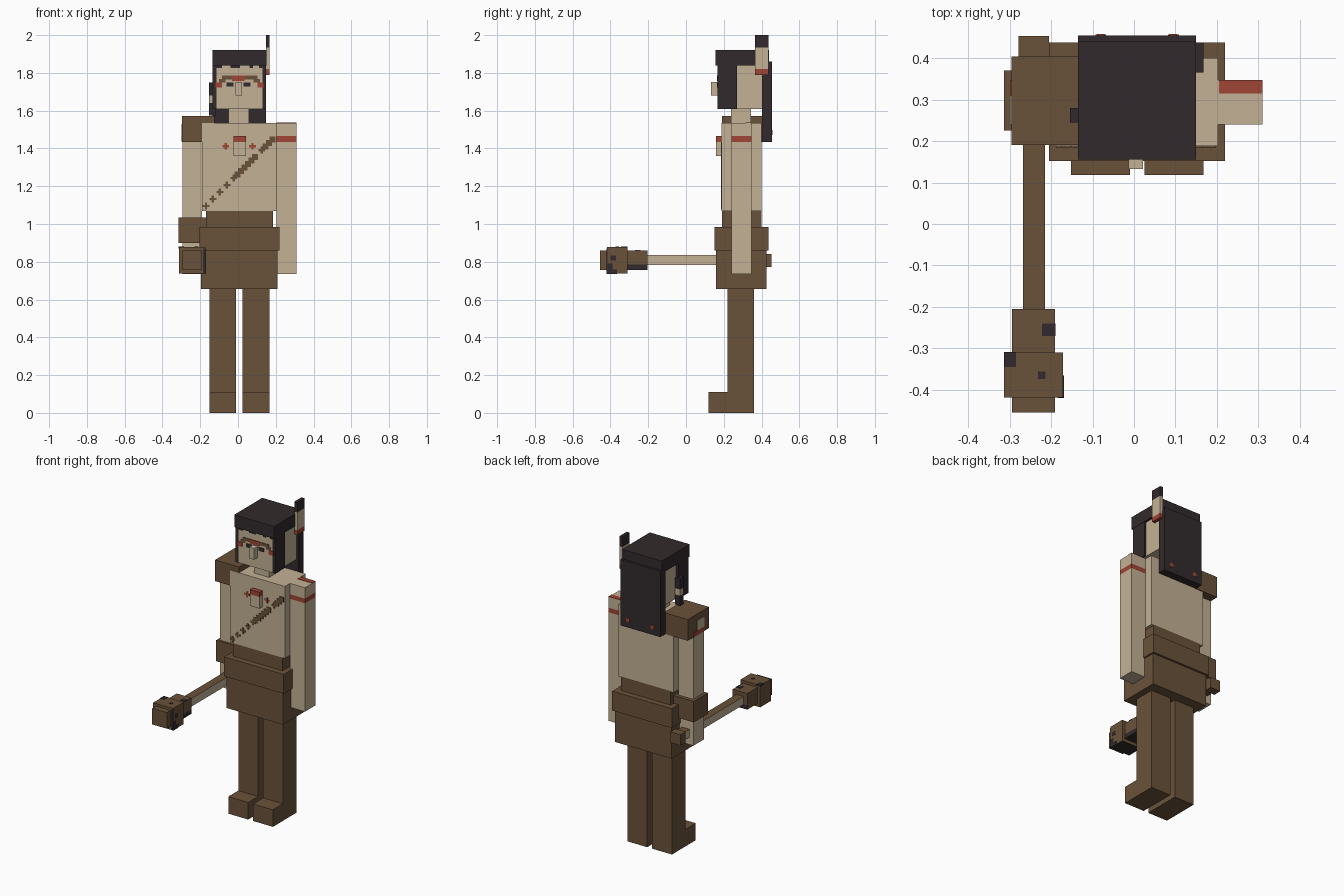
import bpy, bmesh
from mathutils import Vector

cube = bpy.data.objects.get("Cube")
if cube:
    bpy.data.objects.remove(cube, do_unlink=True)


def material(name, rgb):
    m = bpy.data.materials.new(name)
    m.use_nodes = True
    m.diffuse_color = (*rgb, 1)
    m.node_tree.nodes["Principled BSDF"].inputs["Base Color"].default_value = (*rgb, 1)
    return m


TAN = material("tan_skin", (.55, .44, .3))
BROWN = material("brown_leather", (.144, .084, .042))
DARK = material("dark_hair", (.032, .023, .025))
RED = material("red_paint", (.35, .06, .034))


def boxes(name, spans, mats, cuts=(), axis=2, rule=None):
    """One object from (x0, x1, y0, y1, z0, z1) spans; cuts split it into colour bands."""
    mats = mats if isinstance(mats, (list, tuple)) else [mats]
    bm = bmesh.new()
    for x0, x1, y0, y1, z0, z1 in spans:
        lo, hi = Vector((x0, y0, z0)), Vector((x1, y1, z1))
        for v in bmesh.ops.create_cube(bm, size=1)["verts"]:
            v.co = (lo + hi) / 2 + v.co * (hi - lo)
    for c in cuts:
        co, no = Vector(), Vector()
        co[axis], no[axis] = c, 1
        bmesh.ops.bisect_plane(bm, geom=bm.verts[:] + bm.edges[:] + bm.faces[:],
                               plane_co=co, plane_no=no)
    bm.normal_update()
    for f in bm.faces:
        mid = f.calc_center_median()[axis]
        f.material_index = rule(f) if rule else sum(mid > c for c in cuts)
    me = bpy.data.meshes.new(name)
    bm.to_mesh(me)
    bm.free()
    for m in mats:
        me.materials.append(m)
    ob = bpy.data.objects.new(name, me)
    bpy.context.collection.objects.link(ob)
    return ob


def box(name, x0, x1, y0, y1, z0, z1, mats, **kw):
    return boxes(name, [(x0, x1, y0, y1, z0, z1)], mats, **kw)


def cross(x, z, y, r=.018, t=.006):
    """Spans of a small plus sign facing along y."""
    return [(x - r, x + r, y - .002, y + .002, z - t, z + t),
            (x - t, x + t, y - .003, y + .003, z - r, z + r)]


# Legs and feet
for side, x0, x1 in (("right", -.152, -.01), ("left", .025, .167)):
    box(side + "_leg", x0, x1, .22, .36, 0, .66, BROWN)
    box(side + "_foot", x0, x1, .118, .22, 0, .11, BROWN)

# Hips, belt, torso
box("hip_skirt", -.195, .21, .16, .425, .655, .87, BROWN)
box("belt", -.205, .22, .152, .438, .86, .985, BROWN)
box("waist", -.17, .185, .19, .4, .98, 1.075, BROWN)
box("torso", -.19, .203, .188, .4, 1.07, 1.535, TAN)
box("neck", -.05, .057, .237, .345, 1.53, 1.62, TAN)

# Arms with painted band
box("left_arm", .203, .31, .24, .347, .735, 1.535, [TAN, RED, TAN], cuts=(1.435, 1.465))
box("left_shoulder_stripe", .205, .31, .315, .347, 1.534, 1.538, RED)
box("right_arm", -.295, -.19, .24, .347, .735, 1.45, TAN)
box("right_cuff", -.314, -.17, .225, .37, .9, 1.035, BROWN)
box("shoulder_pad", -.296, -.125, .19, .404, 1.435, 1.572, BROWN)
box("shoulder_patch", -.299, -.295, .24, .31, 1.465, 1.53, TAN)
box("shoulder_patch_stripe", -.299, -.295, .24, .347, 1.436, 1.465, RED)

# Chest pendant, red marks and sash
box("pendant", -.025, .042, .158, .19, 1.36, 1.465, [TAN, RED], cuts=(1.435,))
boxes("chest_marks", cross(-.065, 1.412, .187) + cross(.077, 1.412, .187), RED)
step = .0185
sash = []
for i in range(20):
    x, z = -.17 + i * step, 1.095 + i * step
    if 9 <= i <= 14 or i >= 17:
        sash.append((x - .016, x + .016, .184, .189, z - .016, z + .016))
    elif i % 2 == 0:
        sash += cross(x, z, .187)
boxes("sash", sash, BROWN)

# Head and hair
box("head", -.119, .136, .17, .405, 1.61, 1.85, TAN)
box("hair_cap", -.135, .15, .155, .44, 1.84, 1.92, DARK)
box("back_hair", -.135, .149, .403, .455, 1.435, 1.86, DARK)
box("left_side_hair", .13, .148, .168, .27, 1.61, 1.85, DARK)
box("right_side_hair", -.134, -.115, .168, .27, 1.61, 1.85, DARK)
boxes("fringe", [(x, x + w, .167, .171, 1.825, 1.85)
                 for x, w in ((-.115, .03), (-.04, .05), (.06, .02), (.11, .025))], DARK)
boxes("hair_beads", [s for x in (-.08, .095) for s in cross(x, 1.485, .455, .013, .009)], RED)
box("side_braid", -.154, -.119, .245, .28, 1.575, 1.75, [DARK, TAN, DARK], cuts=(1.64, 1.68))
box("feather", .147, .168, .365, .438, 1.79, 2, [RED, TAN, DARK], cuts=(1.82, 1.935))
box("feather_tip", .147, .168, .403, .438, 1.998, 2, RED)

# Face
box("nose", -.013, .022, .133, .172, 1.68, 1.752, TAN)
boxes("brows", [(-.085, .102, .167, .171, 1.765, 1.785),
                (-.1, -.065, .167, .171, 1.75, 1.768),
                (.082, .117, .167, .171, 1.75, 1.768)], BROWN)
box("forehead_paint", -.033, .034, .165, .17, 1.758, 1.785, RED)
boxes("eyes", [(-.06, -.024, .166, .171, 1.727, 1.75), (.03, .066, .166, .171, 1.727, 1.75)], DARK)
boxes("cheek_paint", [(-.118, -.086, .165, .171, 1.722, 1.75),
                      (.104, .136, .165, .171, 1.722, 1.75)], RED)

# Club: handle with light sides, stepped head with dark wear
box("club_handle", -.268, -.215, -.21, .42, .783, .835, [BROWN, TAN],
    rule=lambda f: int(abs(f.normal.x) > .5))
box("club_butt", -.278, -.205, .4, .453, .772, .842, BROWN)
box("club_collar", -.294, -.19, -.312, -.205, .757, .861, [DARK, BROWN], cuts=(.785,),
    rule=lambda f: int(f.calc_center_median().z > .785 or f.normal.x < -.5))
box("club_head", -.313, -.171, -.418, -.31, .737, .878, [BROWN, DARK],
    rule=lambda f: int(f.normal.z < -.5))
box("club_tip", -.294, -.19, -.455, -.416, .757, .861, BROWN)
boxes("club_wear", [
    (-.222, -.189, -.27, -.24, .859, .863),
    (-.314, -.285, -.345, -.309, .87, .88),
    (-.231, -.213, -.374, -.356, .876, .88),
    (-.173, -.169, -.42, -.39, .736, .79),
    (-.173, -.169, -.39, -.365, .736, .76),
    (-.173, -.169, -.4, -.37, .808, .832),
    (-.185, -.17, -.42, -.416, .737, .87)], DARK)
